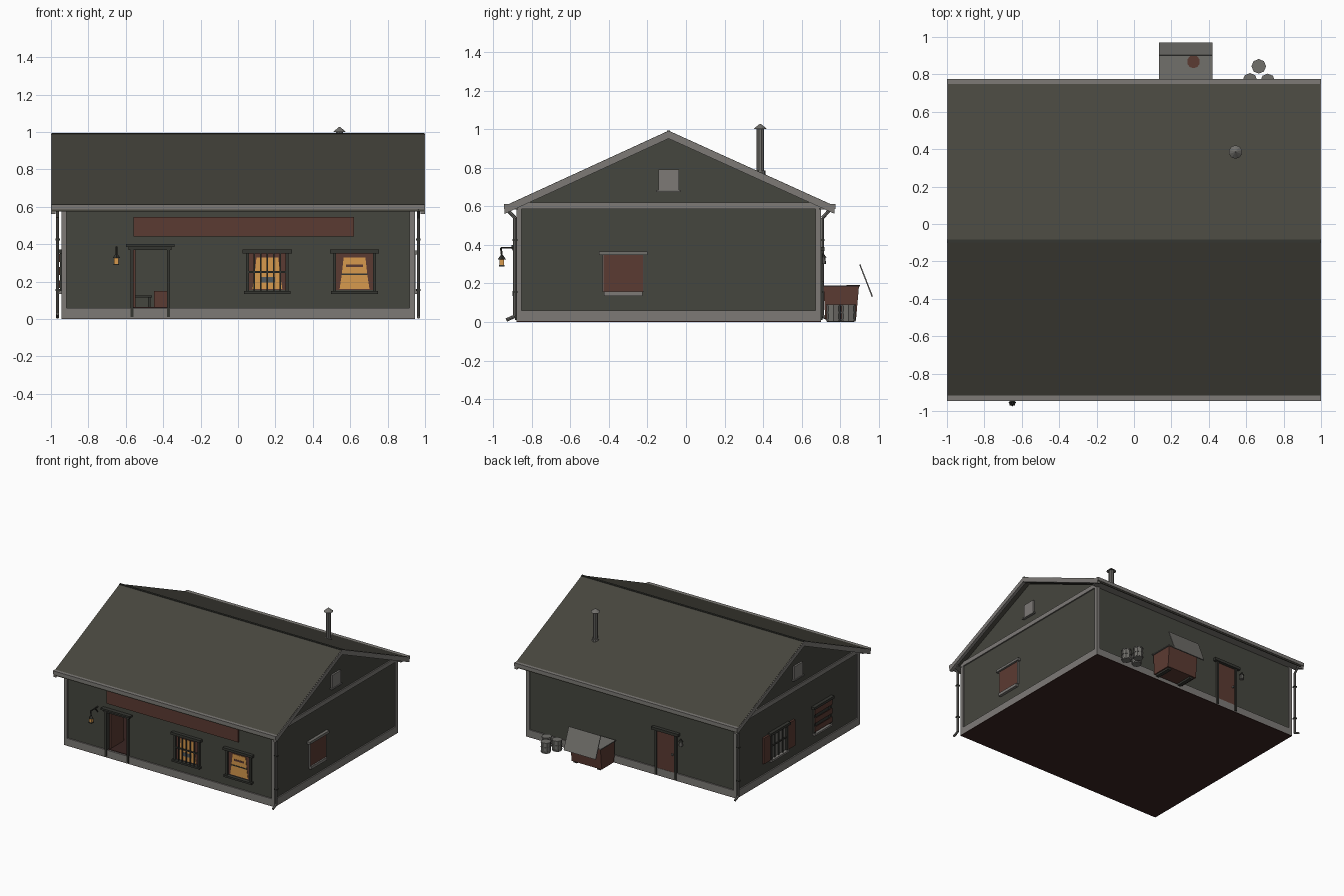
import bpy, bmesh, math
from mathutils import Vector, Matrix

if "Cube" in bpy.data.objects:
    bpy.data.objects.remove(bpy.data.objects["Cube"])

def material(name, r, g, b):
    m = bpy.data.materials.new(name)
    m.diffuse_color = (r, g, b, 1)
    m.use_nodes = True
    m.node_tree.nodes["Principled BSDF"].inputs["Base Color"].default_value = m.diffuse_color
    return m

WALL = material("wall_green_grey", .060, .061, .049)
ROOF = material("roof_olive", .063, .061, .048)
TRIM = material("trim_grey", .205, .195, .183)
BROWN = material("wood_brown", .105, .043, .032)
DARK = material("dark_frame", .036, .037, .031)
FLOOR = material("floor_dark_brown", .042, .018, .016)
GLOW = material("window_orange", .68, .32, .075)
METAL = material("metal_grey", .165, .160, .148)
GLASS = material("glass_blue_grey", .085, .10, .11)

def make(name, mat, bm):
    bmesh.ops.recalc_face_normals(bm, faces=bm.faces)
    me = bpy.data.meshes.new(name)
    bm.to_mesh(me)
    bm.free()
    me.materials.append(mat)
    ob = bpy.data.objects.new(name, me)
    bpy.context.collection.objects.link(ob)
    return ob

def box(name, mat, x0, x1, y0, y1, z0, z1):
    bm = bmesh.new()
    m = Matrix.Translation(((x0+x1)/2, (y0+y1)/2, (z0+z1)/2)) @ Matrix.Diagonal((abs(x1-x0), abs(y1-y0), abs(z1-z0), 1))
    bmesh.ops.create_cube(bm, size=1, matrix=m)
    return make(name, mat, bm)

def prism(name, mat, pts, a, b, axis="x"):
    # polygon in (y,z) extruded along x, or in (x,z) extruded along y
    bm = bmesh.new()
    def co(p, t):
        return (t, p[0], p[1]) if axis == "x" else (p[0], t, p[1])
    lo = [bm.verts.new(co(p, a)) for p in pts]
    hi = [bm.verts.new(co(p, b)) for p in pts]
    bm.faces.new(lo)
    bm.faces.new(hi[::-1])
    n = len(pts)
    for i in range(n):
        bm.faces.new((lo[i], lo[(i+1) % n], hi[(i+1) % n], hi[i]))
    return make(name, mat, bm)

def rod(name, mat, p, q, r, r2=None, sides=8):
    p, q = Vector(p), Vector(q)
    d = q - p
    bm = bmesh.new()
    m = Matrix.Translation((p+q)/2) @ d.to_track_quat('Z', 'Y').to_matrix().to_4x4()
    bmesh.ops.create_cone(bm, cap_ends=True, segments=sides, radius1=r,
                          radius2=r if r2 is None else r2, depth=d.length, matrix=m)
    return make(name, mat, bm)

def path(name, mat, pts, r):
    for p, q in zip(pts, pts[1:]):
        rod(name, mat, p, q, r)

WX, YF, YB, RY = .935, -.87, .69, -.09

def on(side, name, mat, u0, u1, z0, z1, d0, d1):
    # box fixed to a wall: u along the wall, d outward from it
    if side == "front":
        return box(name, mat, u0, u1, YF-d1, YF-d0, z0, z1)
    if side == "back":
        return box(name, mat, u0, u1, YB+d0, YB+d1, z0, z1)
    s = 1 if side == "right" else -1
    a, b = sorted((s*(WX+d0), s*(WX+d1)))
    return box(name, mat, a, b, u0, u1, z0, z1)

def frame(side, name, mat, c, hw, z0, z1, t=.016, d=.016):
    on(side, name+"_left", mat, c-hw, c-hw+t, z0, z1, 0, d)
    on(side, name+"_right", mat, c+hw-t, c+hw, z0, z1, 0, d)
    on(side, name+"_top", mat, c-hw-.018, c+hw+.018, z1-.004, z1+.016, 0, d+.012)

# foundation and floor
box("foundation", TRIM, -.945, .945, -.88, .70, .004, .06)
box("underside", FLOOR, -.945, .945, -.88, .70, 0, .004)
box("floor", FLOOR, -.91, .91, -.865, .66, .06, .064)

# walls, with the front doorway left open
box("front_wall_left", WALL, -WX, -.56, YF, YF+.03, .06, .605)
box("front_wall_right", WALL, -.38, WX, YF, YF+.03, .06, .605)
box("front_wall_over_door", WALL, -.56, -.38, YF, YF+.03, .37, .605)
box("back_wall", WALL, -WX, WX, YB-.03, YB, .06, .605)
gable = [(YF, .06), (YB, .06), (YB, .605), (RY, .957), (YF, .605)]
for s, n in ((-1, "left"), (1, "right")):
    prism(n + "_gable_wall", WALL, gable, s*(WX-.03), s*WX)
    on(n, n + "_band", TRIM, YF-.01, YB+.01, .585, .62, 0, .01)
    for y0, y1 in ((YF-.01, YF+.018), (YB-.018, YB+.01)):
        x0, x1 = sorted((s*.917, s*.945))
        box(n + "_corner_board", TRIM, x0, x1, y0, y1, .06, .6)
    # gable vent
    on(n, n + "_vent", TRIM, -.143, -.037, .68, .79, 0, .014)
    on(n, n + "_vent_sill", METAL, -.155, -.025, .675, .685, 0, .02)

# roof, barge boards, ridge and gutters
def chevron(t, drop=0):
    top = [(-.94, .602-drop), (RY, .992-drop), (.77, .602-drop)]
    return top + [(y, z-t) for y, z in reversed(top)]
prism("roof", ROOF, chevron(.028), -.995, .995)
for s in (-1, 1):
    prism("barge_board", TRIM, chevron(.038, .003), s*.975, s*1.0)
box("ridge_cap", DARK, -.998, .998, RY-.008, RY+.008, .984, .994)
box("front_gutter", TRIM, -1, 1, -.945, -.918, .585, .612)
box("back_gutter", TRIM, -1, 1, .748, .775, .585, .612)
box("front_soffit", TRIM, -.98, .98, -.92, YF, .583, .59)
box("back_soffit", TRIM, -.98, .98, YB, .75, .583, .59)

# downspouts on two opposite corners
for x, y, s in ((.965, -.887, -1), (-.965, .707, 1)):
    path("downspout", METAL, [(x, y+s*.05, .592), (x, y, .54), (x, y, .03), (x, y+s*.045, .01)], .009)
    for z in (.15, .42):
        box("downspout_clip", DARK, x-.012, x+.012, y-.012, y+.012, z, z+.01)

# sign board
on("front", "sign_board", BROWN, -.56, .62, .44, .545, 0, .014)

# front door: frame, open leaf, things seen inside
for x in (-.575, -.38):
    on("front", "door_post", DARK, x, x+.016, .01, .375, -.03, .018)
on("front", "door_header", DARK, -.585, -.355, .37, .388, -.01, .022)
on("front", "door_cornice", DARK, -.6, -.34, .386, .4, 0, .034)
box("open_door_leaf", BROWN, -.56, -.547, -.85, -.68, .065, .368)
box("inside_crate", BROWN, -.45, -.37, -.45, -.36, .064, .15)
box("inside_table_top", DARK, -.57, -.46, -.3, -.18, .115, .125)
for x in (-.56, -.48):
    box("inside_table_leg", DARK, x, x+.012, -.25, -.238, .064, .115)

# front windows: brown curtains, glowing panes, bars
for c, barred in ((.157, True), (.623, False)):
    on("front", "curtain", BROWN, c-.1, c+.1, .155, .35, 0, .003)
    prism("glowing_pane", GLOW, [(c-.08, .16), (c+.08, .16), (c+.068, .24), (c+.058, .33), (c-.058, .33), (c-.068, .24)],
          YF-.006, YF-.002, "y")
    frame("front", "window_frame", DARK, c, .114, .15, .355)
    on("front", "window_sill", DARK, c-.125, c+.125, .135, .15, 0, .03)
    if barred:
        on("front", "blue_pane", GLASS, c-.04, c+.04, .195, .225, .006, .008)
        for i in range(-2, 3):
            on("front", "window_bar", DARK, c+i*.035-.004, c+i*.035+.004, .15, .355, .012, .02)
        on("front", "window_rail", DARK, c-.11, c+.11, .246, .256, .01, .018)
    else:
        on("front", "curtain_tie", BROWN, c-.045, c+.045, .278, .292, .006, .008)
        on("front", "window_rail", DARK, c-.07, c+.07, .236, .243, .006, .01)

# right window, boarded up
on("right", "boarded_window", BROWN, -.428, -.222, .155, .355, 0, .01)
frame("right", "boarded_frame", METAL, -.325, .108, .155, .35, .006, .013)
on("right", "boarded_sill", TRIM, -.425, -.225, .135, .158, 0, .022)

# left windows: one with shutters, one with planks
c = .157
on("left", "shuttered_glass", METAL, c-.1, c+.1, .155, .355, 0, .004)
frame("left", "shuttered_frame", DARK, c, .11, .15, .355)
on("left", "shuttered_sill", TRIM, c-.115, c+.115, .135, .15, 0, .026)
for i in (-1, 0, 1):
    on("left", "glazing_bar", DARK, c+i*.05-.005, c+i*.05+.005, .15, .355, .004, .012)
on("left", "glazing_rail", DARK, c-.1, c+.1, .25, .26, .004, .012)
for s in (-1, 1):
    a, b = sorted((c+s*.115, c+s*.2))
    on("left", "shutter", BROWN, a, b, .15, .36, 0, .016)
c = -.4
on("left", "planked_glass", DARK, c-.1, c+.1, .155, .355, 0, .004)
frame("left", "planked_frame", DARK, c, .11, .15, .355)
on("left", "planked_sill", TRIM, c-.115, c+.115, .135, .15, 0, .026)
for z in (.165, .235, .305):
    on("left", "plank", BROWN, c-.11, c+.11, z, z+.042, .016, .022)

# back door and wall lamp
on("back", "back_door", BROWN, -.39, -.23, .06, .365, 0, .008)
for x in (-.405, -.23):
    on("back", "back_door_post", DARK, x, x+.016, .01, .37, 0, .018)
on("back", "back_door_header", DARK, -.43, -.19, .368, .39, 0, .028)
box("back_door_knob", METAL, -.378, -.366, .698, .712, .2, .212)
rod("back_lamp", METAL, (-.45, .71, .30), (-.45, .71, .335), .017, .012)
rod("back_lamp_cap", DARK, (-.45, .71, .335), (-.45, .71, .355), .018, .003)

# hanging lantern by the front door
path("lantern_arm", DARK, [(-.65, -.87, .385), (-.65, -.96, .385), (-.65, -.955, .345)], .005)
path("lantern_brace", DARK, [(-.65, -.87, .345), (-.65, -.905, .385)], .004)
box("lantern_glass", GLOW, -.662, -.638, -.967, -.943, .295, .325)
rod("lantern_cap", DARK, (-.65, -.955, .325), (-.65, -.955, .348), .021, .005, 4)
box("lantern_base", DARK, -.665, -.635, -.97, -.94, .288, .295)

# stove pipe
rod("stove_pipe", METAL, (.543, .385, .74), (.543, .385, 1.005), .02, sides=10)
rod("pipe_collar", METAL, (.543, .385, .765), (.543, .385, .785), .028, sides=10)
rod("pipe_cap", METAL, (.543, .385, 1.0), (.543, .385, 1.027), .036, .003, 10)

# waste bin with a closed lid and a raised flap
prism("waste_bin", BROWN, [(.722, .015), (.882, .015), (.897, .185), (.713, .185)], .14, .41)
box("bin_lid", METAL, .133, .42, .71, .903, .183, .19)
rod("bin_lid_hole", BROWN, (.318, .868, .19), (.318, .868, .192), .035, sides=10)
prism("bin_flap", METAL, [(.898, .298), (.904, .3), (.97, .132), (.963, .13)], .133, .42)
for x in (.16, .37):
    box("bin_foot", DARK, x, x+.03, .73, .87, 0, .018)

# barrels
for x, y in ((.62, .768), (.715, .765), (.667, .843)):
    rod("barrel", METAL, (x, y, .003), (x, y, .09), .036)
    for z in (.008, .045, .082):
        rod("barrel_hoop", METAL, (x, y, z), (x, y, z+.008), .039)
